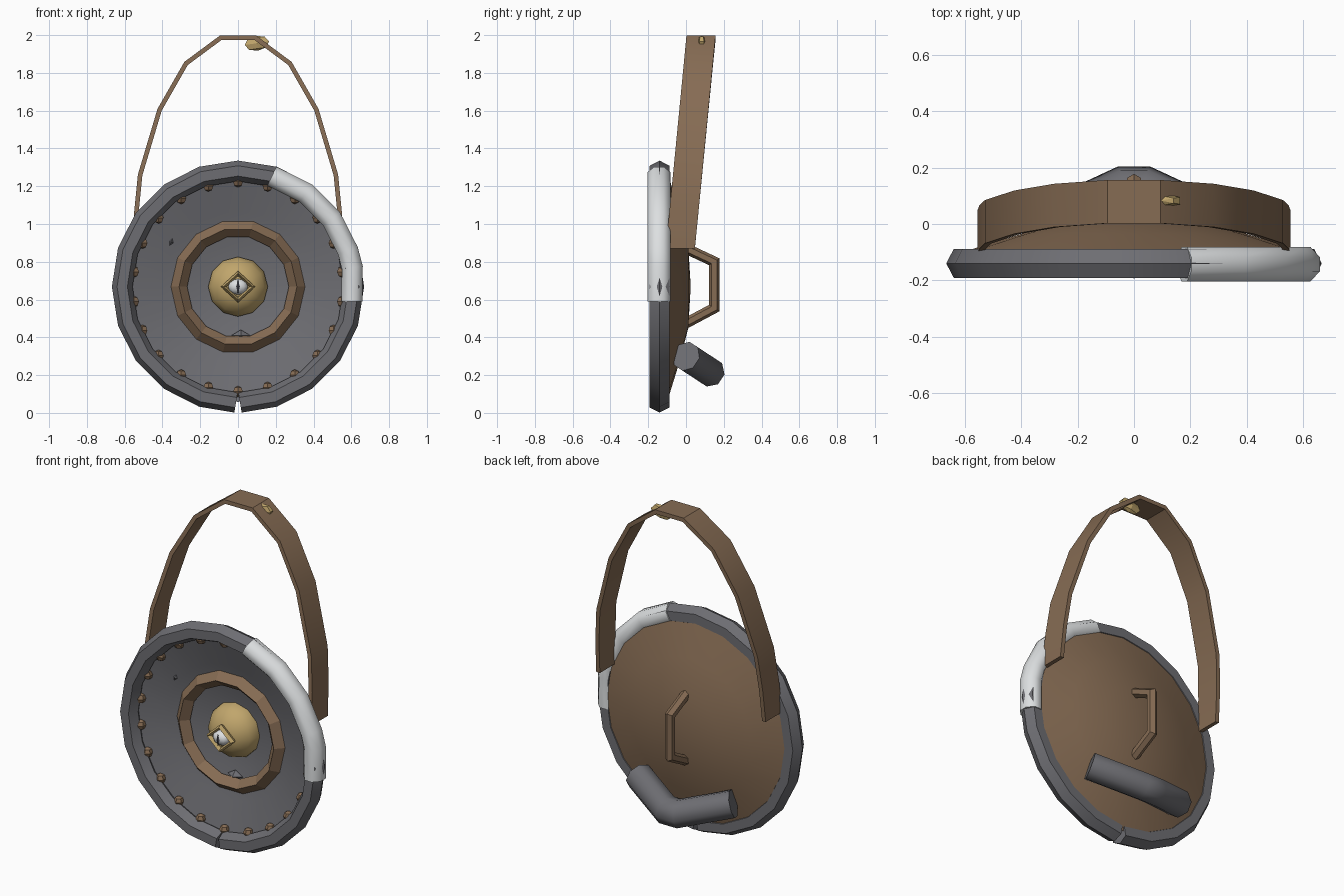
import bpy, bmesh, math
from mathutils import Vector, Matrix

if "Cube" in bpy.data.objects:
    bpy.data.objects.remove(bpy.data.objects["Cube"])

def mat(name, c):
    m = bpy.data.materials.new(name)
    m.diffuse_color = (*c, 1)
    m.use_nodes = True
    m.node_tree.nodes["Principled BSDF"].inputs["Base Color"].default_value = m.diffuse_color
    return m

IRON = mat("dark iron", (0.155, 0.155, 0.17))
BROWN = mat("brown leather", (0.24, 0.15, 0.088))
GOLD = mat("gold", (0.53, 0.38, 0.15))
WHITE = mat("pale steel", (0.72, 0.74, 0.75))
DARK = mat("dark pupil", (0.06, 0.06, 0.07))
CZ = 0.668  # height of the shield centre

def finish(bm, name, material, smooth=None):
    bmesh.ops.recalc_face_normals(bm, faces=bm.faces)
    me = bpy.data.meshes.new(name)
    bm.to_mesh(me)
    bm.free()
    me.materials.append(material)
    ob = bpy.data.objects.new(name, me)
    bpy.context.collection.objects.link(ob)
    if smooth:
        bpy.ops.object.select_all(action='DESELECT')
        ob.select_set(True)
        bpy.context.view_layer.objects.active = ob
        bpy.ops.object.shade_smooth_by_angle(angle=math.radians(smooth))
    return ob

def ngon(n, ru, rv, phase=0):
    return [(ru * math.cos(phase + 2 * math.pi * i / n),
             rv * math.sin(phase + 2 * math.pi * i / n)) for i in range(n)]

def sweep(name, pts, section, ref, material, closed=False, smooth=None):
    """Sweep a section along a planar path with mitred corners; ref is the plane normal."""
    bm = bmesh.new()
    pts, ref, n = [Vector(p) for p in pts], Vector(ref).normalized(), len(pts)
    rings = []
    for i, p in enumerate(pts):
        a = pts[i - 1] if (i or closed) else None
        b = pts[(i + 1) % n] if (i < n - 1 or closed) else None
        d1 = (p - a if a else b - p).normalized()
        d2 = (b - p if b else p - a).normalized()
        u1 = d1.cross(ref).normalized()
        u = (u1 + d2.cross(ref).normalized()).normalized()
        u = u / max(u.dot(u1), 0.4)
        rings.append([bm.verts.new(p + u * s + ref * t) for s, t in section])
    k = len(section)
    for i in range(n if closed else n - 1):
        r, q = rings[i], rings[(i + 1) % n]
        for j in range(k):
            bm.faces.new((r[j], r[(j + 1) % k], q[(j + 1) % k], q[j]))
    if not closed:
        bm.faces.new(rings[0])
        bm.faces.new(rings[-1])
    return finish(bm, name, material, smooth)

def lathe(name, profile, n, material, smooth=None):
    """Revolve (radius, y) points about the shield axis."""
    bm = bmesh.new()
    rings = []
    for r, y in profile:
        if r == 0:
            rings.append([bm.verts.new((0, y, CZ))] * n)
        else:
            rings.append([bm.verts.new((r * math.cos(2 * math.pi * i / n), y,
                          CZ + r * math.sin(2 * math.pi * i / n))) for i in range(n)])
    for a, b in zip(rings, rings[1:]):
        for i in range(n):
            j = (i + 1) % n
            bm.faces.new(list(dict.fromkeys((a[i], a[j], b[j], b[i]))))
    return finish(bm, name, material, smooth)

def blob(name, centre, size, material, seg=4, rings=2, turn=0, smooth=None):
    bm = bmesh.new()
    bmesh.ops.create_uvsphere(bm, u_segments=seg, v_segments=rings, radius=1)
    bm.transform(Matrix.Translation(centre) @ Matrix.Rotation(turn, 4, 'Y')
                 @ Matrix.Diagonal((*size, 1)))
    return finish(bm, name, material, smooth)

def polar(deg, r, y):
    a = math.radians(deg)
    return (r * math.cos(a), y, CZ + r * math.sin(a))

# dished shield: iron front, leather back
lathe("shield_front", [(0.61, -0.135), (0.4, -0.075), (0.22, -0.025), (0, -0.012)], 20, IRON, 30)
lathe("shield_back", [(0.61, -0.10), (0.4, -0.035), (0.22, 0.012), (0, 0.025)], 20, BROWN, 30)

# rim, split by a small notch at the bottom
rim_angles = [-89] + [-90 + 18 * i for i in range(1, 20)] + [269]
sweep("rim", [polar(a, 0.613, -0.14) for a in rim_angles], ngon(6, 0.054, 0.06),
      (0, 1, 0), IRON, smooth=50)

# pale repair sleeve on the upper right of the rim, with a straight lower end
sleeve = [polar(a, 0.612, -0.143) for a in (73, 54, 36, 18)] + [(0.605, -0.143, 0.77), (0.604, -0.143, 0.59)]
sweep("rim_sleeve", sleeve, ngon(8, 0.06, 0.066, math.pi / 8), (0, 1, 0), WHITE, smooth=50)

# rivets
for i in range(22):
    p = polar(90 + i * 360 / 22, 0.556, -0.125)
    blob("rivet", p, (0.03, 0.03, 0.03), BROWN, 6, 4)

# middle ring
sweep("middle_ring", [polar(90 + (i + 0.5) * 360 / 14, 0.312, -0.065) for i in range(14)],
      ngon(4, 0.042, 0.045), (0, 1, 0), BROWN, closed=True)

# boss with an eye
lathe("boss", [(0.158, 0.0), (0.158, -0.04), (0.137, -0.085), (0.085, -0.13), (0, -0.15)], 12, GOLD, 35)
sweep("eye_frame", [(0.077, -0.16, CZ), (0, -0.16, CZ + 0.07), (-0.077, -0.16, CZ), (0, -0.16, CZ - 0.07)],
      ngon(4, 0.01, 0.022), (0, 1, 0), GOLD, closed=True)
blob("eyeball", (0, -0.15, CZ), (0.055, 0.04, 0.042), WHITE, 10, 6, smooth=60)
blob("pupil", (0, -0.188, CZ), (0.01, 0.006, 0.038), DARK)

# battle chips
blob("chip_left", (-0.355, -0.07, 0.905), (0.022, 0.025, 0.042), IRON, turn=0.4)
blob("chip_lower", (0.015, -0.045, 0.41), (0.05, 0.03, 0.03), IRON)
blob("chip_right", (0.575, -0.15, 0.51), (0.02, 0.035, 0.09), IRON, turn=0.2)

# carrying strap: flat band leaning backwards
half = [(0.545, 0.87), (0.538, 1.06), (0.518, 1.26), (0.415, 1.605), (0.275, 1.85), (0.09, 1.987)]
outline = half + [(-x, z) for x, z in reversed(half)]
sweep("strap", [(x, -0.03 + (z - 0.87) * 0.098, z) for x, z in outline],
      [(-0.012, -0.077), (0.012, -0.077), (0.012, 0.077), (-0.012, 0.077)], (0, 1, 0), BROWN, smooth=35)
blob("strap_stud", (0.10, 0.083, 1.957), (0.075, 0.025, 0.04), GOLD, 6, 4, turn=-0.15)

# hand grip on the back
sweep("grip", [(0, 0.0, 0.87), (0, 0.15, 0.80), (0, 0.15, 0.555), (0, 0.0, 0.475)],
      ngon(6, 0.028, 0.028), (1, 0, 0), BROWN, smooth=50)

# bent forearm pad on the lower back
sweep("arm_pad", [(0.31, 0.0, 0.30), (0.04, 0.125, 0.218), (-0.04, 0.125, 0.218), (-0.31, 0.0, 0.30)],
      ngon(8, 0.08, 0.08, math.pi / 8), (0, 0.55, 0.835), IRON, smooth=50)
